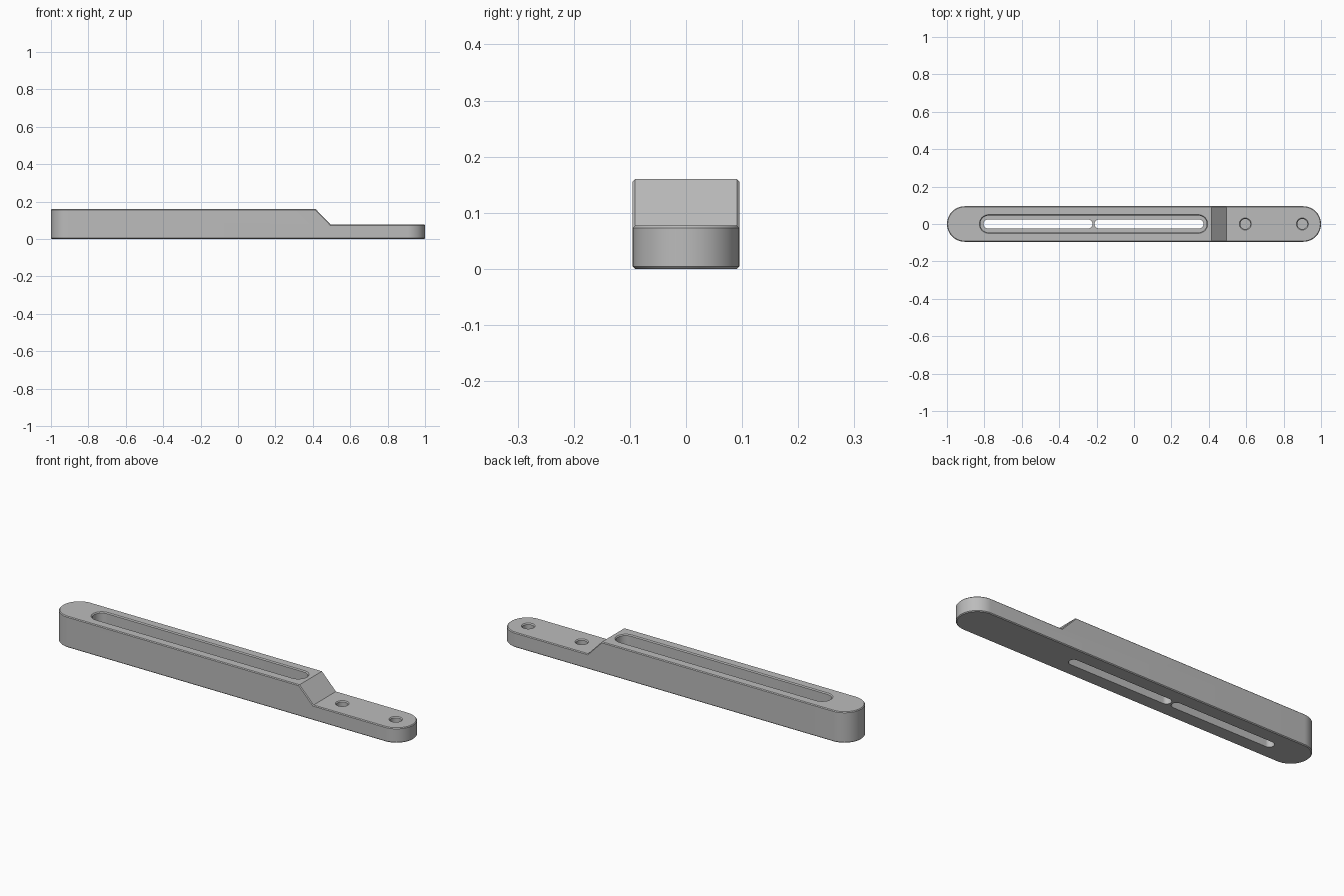
import bpy
import bmesh
from math import cos, sin, pi, radians

if "Cube" in bpy.data.objects:
    bpy.data.objects.remove(bpy.data.objects["Cube"])

grey = bpy.data.materials.new("plain grey")
grey.use_nodes = True
grey.diffuse_color = (0.5, 0.5, 0.5, 1)
grey.node_tree.nodes["Principled BSDF"].inputs["Base Color"].default_value = (0.5, 0.5, 0.5, 1)


def make_object(name, bm):
    bmesh.ops.recalc_face_normals(bm, faces=bm.faces[:])
    mesh = bpy.data.meshes.new(name)
    bm.to_mesh(mesh)
    bm.free()
    mesh.materials.append(grey)
    obj = bpy.data.objects.new(name, mesh)
    bpy.context.scene.collection.objects.link(obj)
    return obj


def loft(name, rings):
    """Skin equal-length rings of points and cap both ends."""
    bm = bmesh.new()
    loops = [[bm.verts.new(p) for p in ring] for ring in rings]
    for a, b in zip(loops, loops[1:]):
        for i in range(len(a)):
            j = (i + 1) % len(a)
            bm.faces.new((a[i], a[j], b[j], b[i]))
    bm.faces.new(loops[0])
    bm.faces.new(loops[-1])
    return make_object(name, bm)


def round_slot(name, x0, x1, levels, steps=24):
    """Round-ended solid along x; levels are (z, radius) around fixed end centres."""
    rings = []
    for z, r in levels:
        ring = []
        for cx, start in ((x1, -pi / 2), (x0, pi / 2)):
            for i in range(steps + 1):
                a = start + pi * i / steps
                ring.append((cx + r * cos(a), r * sin(a), z))
        rings.append(ring)
    return loft(name, rings)


def round_hole(name, x, levels, steps=48):
    return loft(name, [[(x + r * cos(2 * pi * i / steps), r * sin(2 * pi * i / steps), z)
                        for i in range(steps)] for z, r in levels])


def cut(target, cutter):
    cutter.hide_render = True
    cutter.hide_viewport = True
    mod = target.modifiers.new(cutter.name, "BOOLEAN")
    mod.operation = "DIFFERENCE"
    mod.solver = "EXACT"
    mod.object = cutter


# Round-ended bar
TOP, LOW, HALF = 0.16, 0.077, 0.095
body = round_slot("bar_body", HALF - 1, 1 - HALF, [(0, HALF), (TOP, HALF)], 32)

# Sloped step down to the thin end
profile = [(0.495, LOW), (1.2, LOW), (1.2, 0.3), (0.28, 0.3)]
cut(body, loft("step_cutter", [[(x, y, z) for x, z in profile] for y in (-0.2, 0.2)]))

# Small chamfer around the outline
bevel = body.modifiers.new("edge_chamfer", "BEVEL")
bevel.width = 0.004
bevel.segments = 1
bevel.limit_method = "ANGLE"
bevel.angle_limit = radians(60)

# Wide upper channel with a chamfered mouth
cut(body, round_slot("channel_cutter", -0.777, 0.344,
                     [(0.05, 0.045), (TOP - 0.005, 0.045), (TOP + 0.005, 0.055)]))

# Two narrow through slots separated by a thin rib
for side, x0, x1 in (("right", -0.805, -0.222), ("left", -0.211, 0.372)):
    cut(body, round_slot(side + "_slot_cutter", x0 + 0.024, x1 - 0.024,
                         [(-0.05, 0.024), (0.1, 0.024)]))

# Blind screw holes in the thin end
for side, x in (("inner", 0.595), ("outer", 0.9)):
    cut(body, round_hole(side + "_hole_cutter", x,
                         [(0.02, 0.027), (LOW - 0.005, 0.027), (LOW + 0.005, 0.037)]))

# Bake the cuts and smooth the curved walls
bpy.context.view_layer.update()
baked = bpy.data.meshes.new_from_object(body.evaluated_get(bpy.context.evaluated_depsgraph_get()))
body.modifiers.clear()
body.data = baked
for obj in list(bpy.context.scene.objects):
    if obj.name.endswith("_cutter"):
        bpy.data.objects.remove(obj)
bpy.ops.object.select_all(action="DESELECT")
bpy.context.view_layer.objects.active = body
body.select_set(True)
bpy.ops.object.shade_smooth_by_angle(angle=radians(25))
